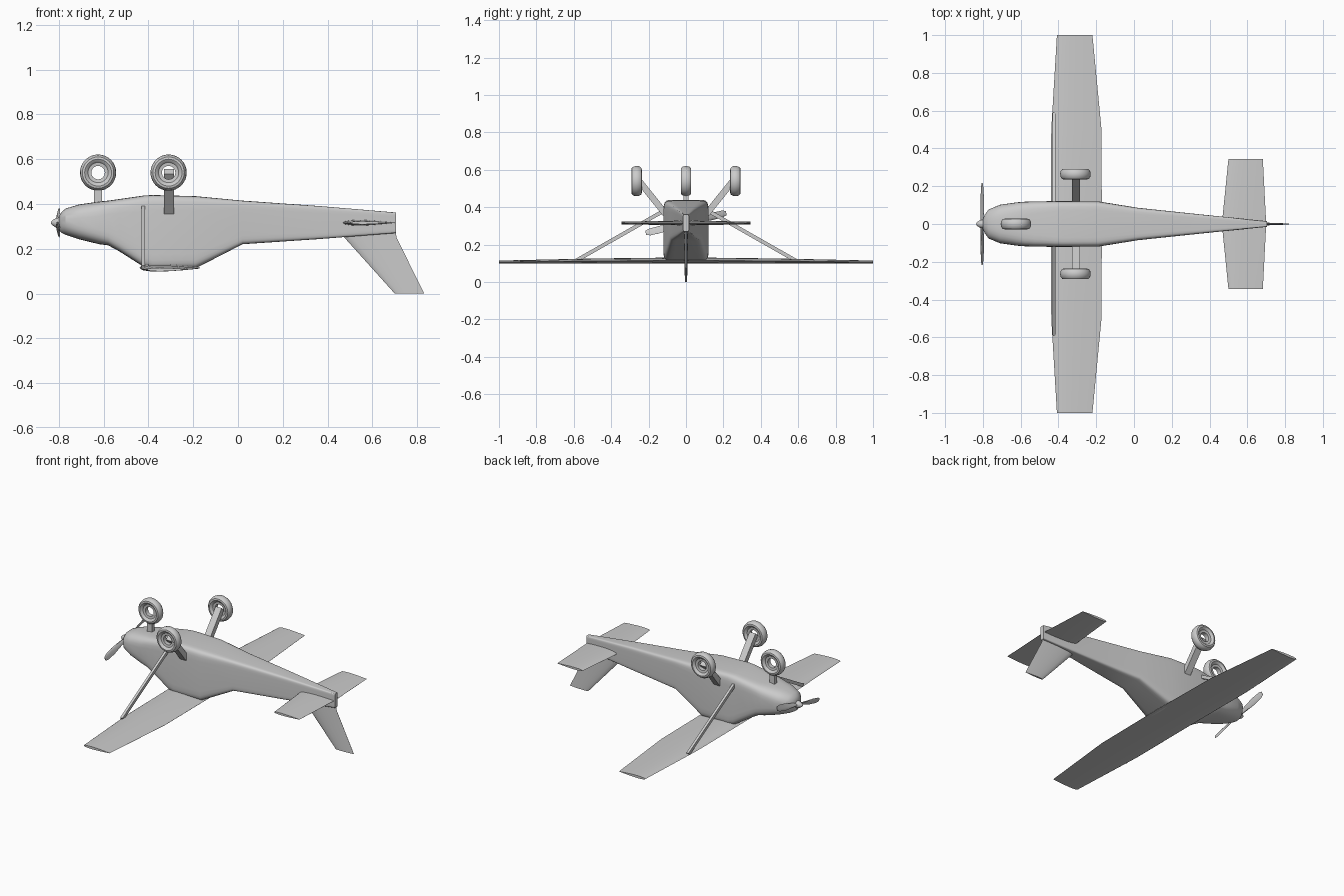
import bpy, bmesh
from math import sin, cos, pi, radians
from mathutils import Vector, Matrix

if "Cube" in bpy.data.objects:
    bpy.data.objects.remove(bpy.data.objects["Cube"])


def finish(name, bm):
    bmesh.ops.recalc_face_normals(bm, faces=bm.faces)
    me = bpy.data.meshes.new(name)
    bm.to_mesh(me)
    bm.free()
    ob = bpy.data.objects.new(name, me)
    bpy.context.collection.objects.link(ob)
    return ob


def loft(name, rings, closed=False):
    """Skin a list of equal-length point rings; cap the ends or join last to first."""
    bm = bmesh.new()
    vs = [[bm.verts.new(p) for p in r] for r in rings]
    pairs = list(zip(vs, vs[1:])) + ([(vs[-1], vs[0])] if closed else [])
    for a, b in pairs:
        n = len(a)
        for i in range(n):
            bm.faces.new((a[i], a[(i + 1) % n], b[(i + 1) % n], b[i]))
    if not closed:
        bm.faces.new(vs[0])
        bm.faces.new(vs[-1])
    return finish(name, bm)


def foil(le, te, thick, n=8):
    """Closed aerofoil outline as (x, offset) pairs."""
    def half(t):
        return thick * (2.97 * t**.5 - 1.26 * t - 3.516 * t**2 + 2.843 * t**3 - 1.0 * t**4)
    ts = [(1 - cos(pi * i / n)) / 2 for i in range(n + 1)]
    up = [(le + (te - le) * t, half(t) / 2) for t in ts]
    return up + [(x, -o) for x, o in up[-1:0:-1]]


def bar(name, p, q, width_x, thick):
    """Rectangular bar from p to q, with one section side along x."""
    p, q = Vector(p), Vector(q)
    side = Vector((width_x / 2, 0, 0))
    up = (q - p).cross(Vector((1, 0, 0))).normalized() * thick / 2
    return loft(name, [[c + side + up, c - side + up, c - side - up, c + side - up] for c in (p, q)])


def wheel(name, c):
    """Tyre with an open hub, revolved about the y axis."""
    prof = [(.03, -.014), (.045, -.016), (.05, -.022), (.06, -.028), (.07, -.026), (.078, -.016),
            (.081, 0)]
    prof += [(r, -w) for r, w in prof[-2::-1]]
    rings = [[(c[0] + r * cos(a), c[1] + w, c[2] + r * sin(a)) for r, w in prof]
             for a in [2 * pi * i / 32 for i in range(32)]]
    return loft(name, rings, True)


# fuselage: x, half width, z low, z high, squareness
stations = [(-.80, .025, .285, .345, 2), (-.79, .05, .272, .362, 2.2), (-.77, .077, .262, .38, 2.5),
            (-.71, .102, .242, .398, 3), (-.62, .115, .22, .411, 4), (-.58, .118, .215, .415, 5),
            (-.53, .12, .188, .422, 6), (-.42, .121, .118, .438, 8), (-.38, .121, .108, .44, 9),
            (-.19, .12, .112, .435, 9), (.02, .086, .22, .415, 9), (.36, .05, .243, .391, 9),
            (.705, .015, .27, .362, 9)]


def section(x, hw, lo, hi, sq, n=32):
    def p(v):
        return (1 if v > 0 else -1) * abs(v) ** (2 / sq)
    angles = [2 * pi * (i + .5) / n for i in range(n)]
    return [(x, hw * p(cos(a)), (lo + hi) / 2 + (hi - lo) / 2 * p(sin(a))) for a in angles]


loft("fuselage", [section(*s) for s in stations])

# wing and tailplane: y, leading edge, trailing edge, thickness, z
wing = [(0, -.44, -.17, .032, .116), (.5, -.438, -.172, .028, .112), (1, -.408, -.22, .016, .107)]
tail = [(0, .465, .70, .026, .316), (.345, .50, .682, .014, .316)]
for name, spec in (("wing", wing), ("tailplane", tail)):
    full = [(-s[0],) + s[1:] for s in spec[:0:-1]] + spec
    loft(name, [[(x, y, z + o) for x, o in foil(le, te, th)] for y, le, te, th, z in full])

# fin, pointing down
fin = [(.42, .70, .026, .31), (.475, .708, .022, .25), (.70, .832, .012, 0)]
loft("fin", [[(x, o, z) for x, o in foil(le, te, th)] for le, te, th, z in fin])

# landing gear and wing struts
wheel("nose_wheel", (-.625, 0, .54))
bar("nose_leg", (-.625, 0, .39), (-.625, 0, .475), .036, .026)
for s, side in ((-1, "left"), (1, "right")):
    wheel(side + "_wheel", (-.31, s * .264, .54))
    bar(side + "_leg", (-.308, s * .11, .365), (-.308, s * .255, .545), .043, .034)
    bar(side + "_wing_strut", (-.424, s * .11, .386), (-.424, s * .585, .116), .016, .02)

# spinner
cone = [(-.836, .003), (-.828, .012), (-.815, .02), (-.79, .026)]
loft("spinner", [[(x, r * cos(a), .316 + r * sin(a)) for a in [2 * pi * i / 20 for i in range(20)]]
                 for x, r in cone])

# propeller blades: radius, chord, thickness, twist in degrees
blade = [(.01, .018, .012, 40), (.07, .03, .009, 32), (.14, .042, .007, 24), (.20, .038, .005, 18),
         (.222, .024, .004, 16)]
for i in range(2):
    turn = Matrix.Rotation(radians(14) + i * pi, 4, 'X')
    rings = []
    for r, chord, th, tw in blade:
        t = radians(tw)
        pts = [(u * sin(t) + o * cos(t), r, u * cos(t) - o * sin(t))
               for u, o in foil(-chord / 2, chord / 2, th, 5)]
        rings.append([turn @ Vector(p) + Vector((-.803, 0, .316)) for p in pts])
    loft("propeller_blade", rings)

# smooth shading with sharp edges kept
for ob in bpy.data.objects:
    ob.select_set(True)
    bpy.context.view_layer.objects.active = ob
bpy.ops.object.shade_smooth_by_angle(angle=radians(30))
